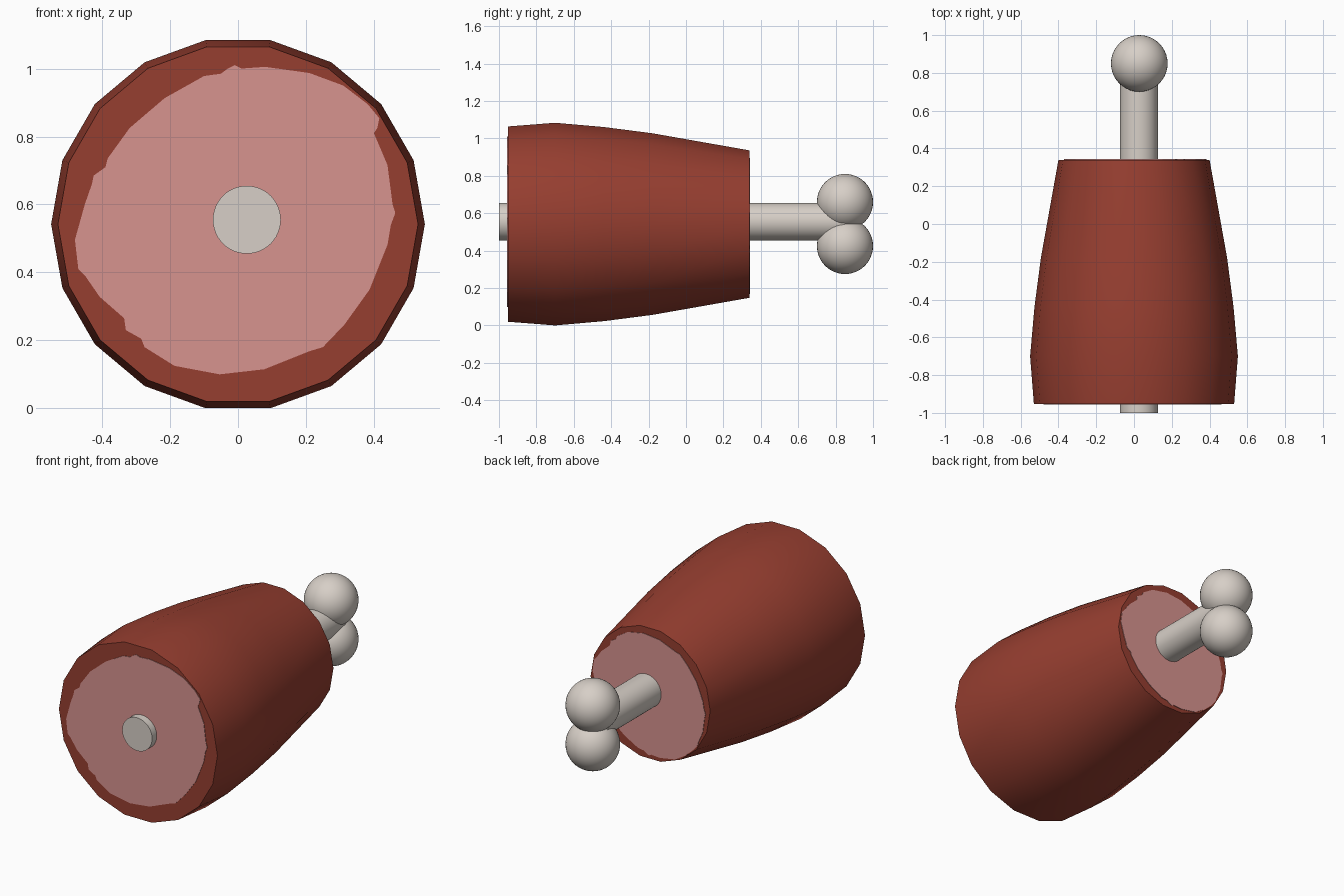
import bpy, bmesh, math
from mathutils import Matrix

if "Cube" in bpy.data.objects:
    bpy.data.objects.remove(bpy.data.objects["Cube"])

CZ = 0.542  # height of the meat axis


def material(name, rgb):
    m = bpy.data.materials.new(name)
    lin = [(c / 255 / 12.92) if c < 10 else ((c / 255 + 0.055) / 1.055) ** 2.4 for c in rgb]
    m.diffuse_color = (*lin, 1)
    m.use_nodes = True
    m.node_tree.nodes["Principled BSDF"].inputs["Base Color"].default_value = m.diffuse_color
    return m


RED = material("roast_red", (150, 62, 48))
PINK = material("flesh_pink", (215, 147, 143))
BONE = material("bone_white", (215, 207, 199))


def finish(name, bm, mat, smooth=True):
    bmesh.ops.recalc_face_normals(bm, faces=bm.faces)
    me = bpy.data.meshes.new(name)
    bm.to_mesh(me)
    bm.free()
    me.materials.append(mat)
    ob = bpy.data.objects.new(name, me)
    bpy.context.collection.objects.link(ob)
    if smooth:
        bpy.ops.object.select_all(action='DESELECT')
        ob.select_set(True)
        bpy.context.view_layer.objects.active = ob
        bpy.ops.object.shade_smooth_by_angle(angle=math.radians(30))
    return ob


# Meat: 18-sided bulging drum along y, given as (y, radius)
profile = [(-0.953, 0.53), (-0.70, 0.55), (-0.44, 0.527), (-0.18, 0.493), (0.34, 0.40)]
bm = bmesh.new()
rings = []
for y, r in profile:
    rings.append([bm.verts.new((r * math.cos(a), y, CZ + r * math.sin(a)))
                  for a in (math.radians(20 * i) for i in range(18))])
for a, b in zip(rings, rings[1:]):
    for i in range(18):
        j = (i + 1) % 18
        bm.faces.new((a[i], a[j], b[j], b[i]))
bm.faces.new(rings[0])
bm.faces.new(rings[-1])
finish("meat", bm, RED)

# Cut flesh: uneven pink patch on each end, (x, z) in the front view
outline = [(-0.03, 1.0), (-0.01, 1.01), (0.01, 1.0), (0.08, 1.005), (0.21, 0.987), (0.31, 0.95),
           (0.387, 0.90), (0.42, 0.857), (0.41, 0.825), (0.40, 0.81), (0.44, 0.716), (0.455, 0.60),
           (0.463, 0.575), (0.45, 0.54), (0.44, 0.481), (0.387, 0.349), (0.313, 0.246), (0.25, 0.18),
           (0.21, 0.168), (0.078, 0.115), (-0.054, 0.10), (-0.187, 0.125), (-0.275, 0.18),
           (-0.285, 0.205), (-0.33, 0.23), (-0.335, 0.265), (-0.407, 0.328), (-0.45, 0.39),
           (-0.47, 0.41), (-0.48, 0.496), (-0.451, 0.60), (-0.43, 0.66), (-0.425, 0.685),
           (-0.39, 0.71), (-0.384, 0.735), (-0.319, 0.825), (-0.216, 0.913), (-0.10, 0.978),
           (-0.05, 0.985)]


def flesh(name, y, depth, scale, limit):
    bm = bmesh.new()
    front = []
    for x, z in outline:
        x, z = x * scale, (z - CZ) * scale
        k = min(1, limit / math.hypot(x, z))
        front.append(bm.verts.new((x * k, y, CZ + z * k)))
    face = bm.faces.new(front)
    ext = bmesh.ops.extrude_face_region(bm, geom=[face])
    vs = [v for v in ext["geom"] if isinstance(v, bmesh.types.BMVert)]
    bmesh.ops.translate(bm, verts=vs, vec=(0, depth, 0))
    finish(name, bm, PINK, smooth=False)


flesh("front_flesh", -0.952, -0.004, 1.0, 0.52)
flesh("back_flesh", 0.339, 0.004, -0.8, 0.39)  # same patch turned half round

# Bone shaft through the middle
bm = bmesh.new()
bmesh.ops.create_cone(bm, cap_ends=True, segments=48, radius1=0.1, radius2=0.1, depth=1.85,
                      matrix=Matrix.Translation((0.026, -0.075, 0.555)) @ Matrix.Rotation(math.pi / 2, 4, 'X'))
finish("bone_shaft", bm, BONE)

# Two knobs at the bone end
for name, z in (("upper_knob", 0.66), ("lower_knob", 0.425)):
    bm = bmesh.new()
    bmesh.ops.create_uvsphere(bm, u_segments=40, v_segments=24, radius=0.15,
                              matrix=Matrix.Translation((0.028, 0.85, z)))
    finish(name, bm, BONE)
